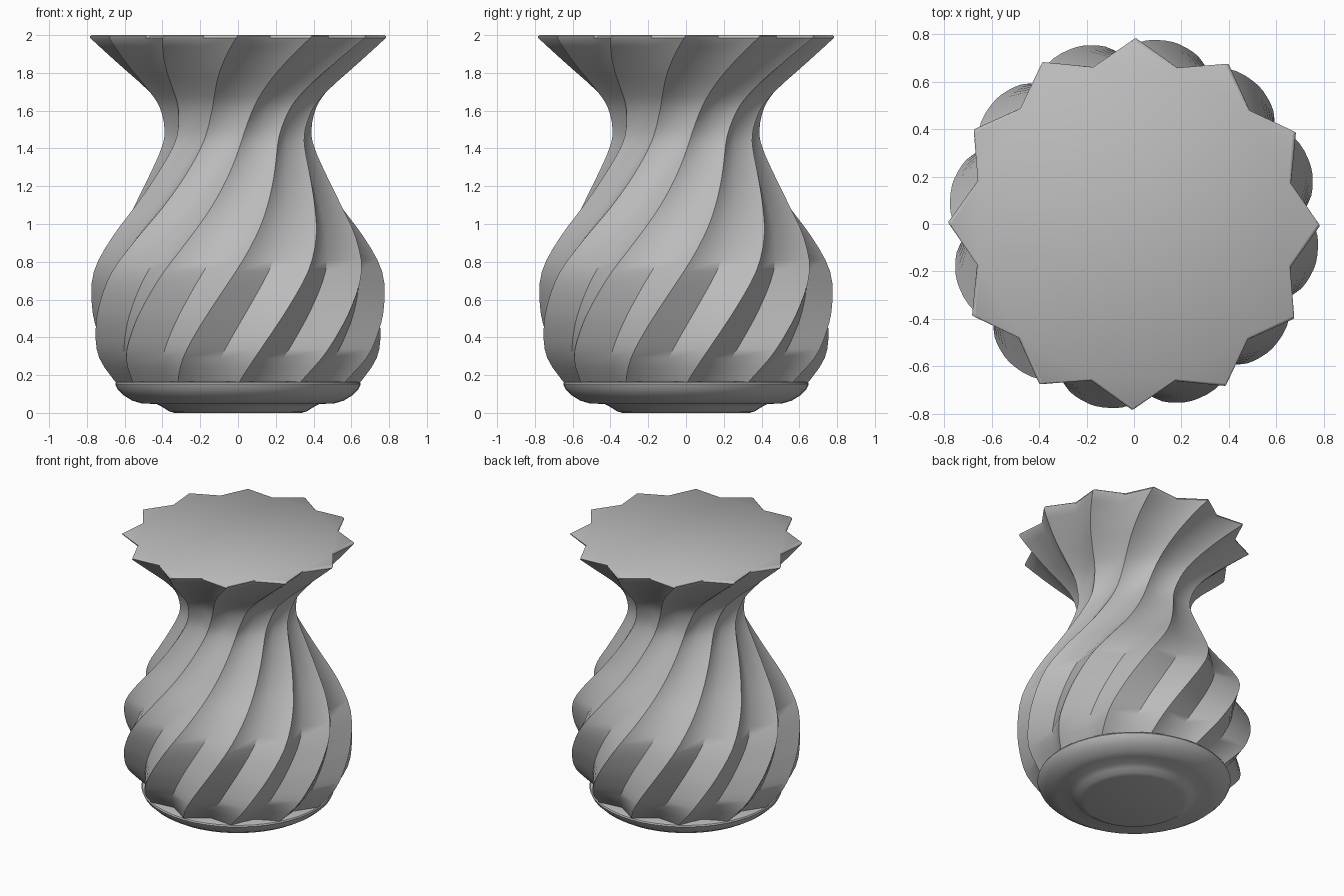
import bpy, bmesh, math

cube = bpy.data.objects.get("Cube")
if cube:
    bpy.data.objects.remove(cube)

clay = bpy.data.materials.new("grey clay")
clay.use_nodes = True
colour = (0.5, 0.5, 0.5, 1)
clay.diffuse_color = colour
clay.node_tree.nodes["Principled BSDF"].inputs["Base Color"].default_value = colour


def loft(name, rings, angle):
    """Skin a stack of equal-length point rings and cap both ends."""
    bm = bmesh.new()
    loops = [[bm.verts.new(p) for p in ring] for ring in rings]
    n = len(rings[0])
    for low, high in zip(loops, loops[1:]):
        for i in range(n):
            j = (i + 1) % n
            bm.faces.new((low[i], low[j], high[j], high[i]))
    bm.faces.new(loops[0][::-1])
    bm.faces.new(loops[-1])
    mesh = bpy.data.meshes.new(name)
    bm.to_mesh(mesh)
    bm.free()
    mesh.materials.append(clay)
    obj = bpy.data.objects.new(name, mesh)
    bpy.context.collection.objects.link(obj)
    bpy.ops.object.select_all(action='DESELECT')
    obj.select_set(True)
    bpy.context.view_layer.objects.active = obj
    bpy.ops.object.shade_smooth_by_angle(angle=math.radians(angle))
    return obj


def smooth_profile(points, steps):
    """Catmull-Rom curve through (radius, height) points."""
    pts = [points[0]] + points + [points[-1]]
    out = []
    for a, b, c, d in zip(pts, pts[1:], pts[2:], pts[3:]):
        for s in range(steps):
            t = s / steps
            out.append([0.5 * (2 * q + (r - p) * t + (2 * p - 5 * q + 4 * r - u) * t ** 2
                               + (3 * q - p - 3 * r + u) * t ** 3)
                        for p, q, r, u in zip(a, b, c, d)])
    return out + [list(points[-1])]


# Twisted twelve-pointed body: radius at the star tips, by height
BOTTOM, TOP, POINTS, VALLEY = 0.15, 2.0, 12, 0.87
TWIST = math.radians(90)
profile = [(0.64, BOTTOM), (0.742, 0.29), (0.778, 0.43), (0.787, 0.57), (0.765, 0.75),
           (0.675, 0.93), (0.57, 1.09), (0.477, 1.25), (0.407, 1.4), (0.392, 1.5),
           (0.425, 1.62), (0.505, 1.72), (0.61, 1.82), (0.785, 1.985)]


def star(radius, z):
    """One star section with softly rounded tips."""
    turn = TWIST * (z - TOP) / (TOP - BOTTOM)
    ring = []
    for k in range(POINTS):
        a = turn + math.tau * k / POINTS
        for da, f in ((-0.014, 0.988), (0, 0.997), (0.014, 0.988),
                      (math.pi / POINTS, VALLEY)):
            r = radius * f
            ring.append((r * math.cos(a + da), r * math.sin(a + da), z))
    return ring


sections = [star(r, z) for r, z in smooth_profile(profile, 3)]
sections += [star(0.785, 1.994), star(0.776, TOP)]
loft("twisted_body", sections, 45)


# Round saucer and its stepped foot, turned as one piece
def circle(radius, z, n=48):
    return [(radius * math.cos(math.tau * i / n), radius * math.sin(math.tau * i / n), z)
            for i in range(n)]


base_profile = [(0.335, 0.0), (0.365, 0.008), (0.395, 0.028), (0.43, 0.047), (0.51, 0.05),
                (0.56, 0.065), (0.605, 0.093), (0.638, 0.125), (0.65, 0.152),
                (0.645, 0.162), (0.63, 0.167)]
loft("saucer_base", [circle(r, z) for r, z in base_profile], 40)
